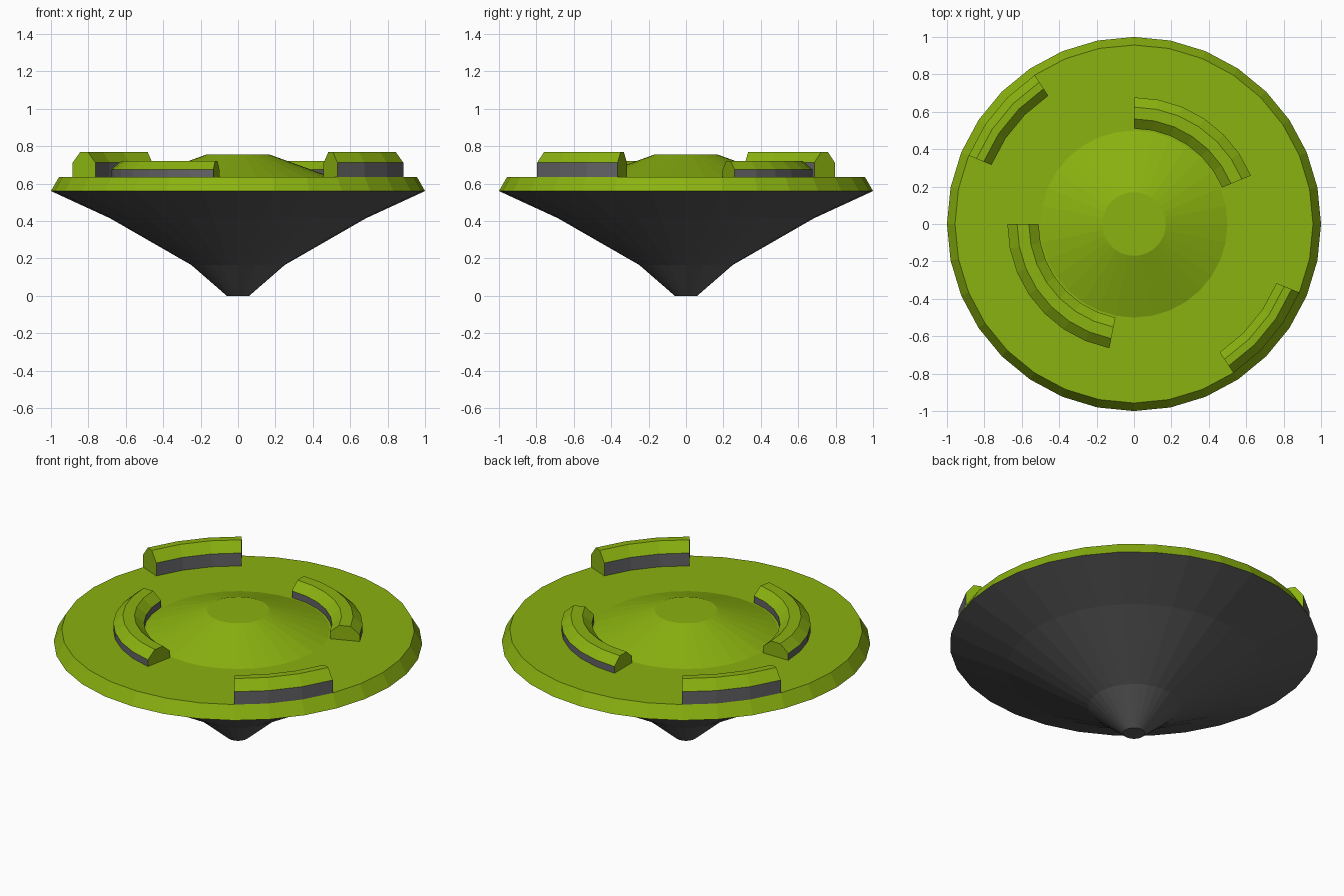
import bpy
import bmesh
from math import cos, sin, tau

SIDES = 32
STEP = tau / SIDES

cube = bpy.data.objects.get("Cube")
if cube:
    bpy.data.objects.remove(cube, do_unlink=True)


def make_material(name, rgb):
    mat = bpy.data.materials.new(name)
    mat.use_nodes = True
    colour = (*rgb, 1)
    mat.diffuse_color = colour
    mat.node_tree.nodes["Principled BSDF"].inputs["Base Color"].default_value = colour
    return mat


lime = make_material("lime green", (0.255, 0.445, 0.005))
charcoal = make_material("charcoal", (0.1, 0.1, 0.1))
grey = make_material("mid grey", (0.13, 0.127, 0.135))


def sweep(name, profile, first, count, materials, pick):
    """Turn a radius/height profile about z over count steps and cap the open ends."""
    closed = count == SIDES
    bm = bmesh.new()
    rings = []
    for i in range(count if closed else count + 1):
        a = (first + i) * STEP
        rings.append([bm.verts.new((r * cos(a), r * sin(a), z)) for r, z in profile])
    for i in range(count):
        here, there = rings[i], rings[(i + 1) % len(rings)]
        for k in range(len(profile) - 1):
            face = bm.faces.new((here[k], there[k], there[k + 1], here[k + 1]))
            face.material_index = pick(k)
    if closed:
        ends = [[ring[0] for ring in rings], [ring[-1] for ring in rings]]
        end_slots = [pick(0), pick(len(profile) - 2)]
    else:
        ends = [rings[0], rings[-1]]
        end_slots = [0, 0]
    for loop, slot in zip(ends, end_slots):
        bm.faces.new(loop).material_index = slot
    bmesh.ops.recalc_face_normals(bm, faces=bm.faces)
    mesh = bpy.data.meshes.new(name)
    bm.to_mesh(mesh)
    bm.free()
    for mat in materials:
        mesh.materials.append(mat)
    obj = bpy.data.objects.new(name, mesh)
    bpy.context.collection.objects.link(obj)
    return obj


# Body: charcoal cone below, lime bevelled rim, flat deck and raised centre
body = [(0.06, 0), (0.25, 0.165), (0.685, 0.415), (1, 0.56),
        (0.957, 0.635), (0.5, 0.635), (0.17, 0.755)]
sweep("spinning_disc", body, 0, SIDES, [lime, charcoal], lambda k: 1 if k < 3 else 0)


def ridge(name, inner, outer, wall, top, bevel, first, count):
    """Curved ridge with grey side walls and a lime bevelled top."""
    base = 0.63
    profile = [(outer, base), (outer, wall), (outer - bevel, top),
               (inner + bevel, top), (inner, wall), (inner, base), (outer, base)]
    # The repeated closing point is merged away by leaving the underside open
    sweep(name, profile[:-1], first, count, [lime, grey],
          lambda k: 1 if k in (0, 4) else 0)


# Tall ridges near the rim
for name, first in (("back_outer_ridge", 11), ("front_outer_ridge", 27)):
    ridge(name, 0.825, 0.957, 0.712, 0.77, 0.045, first, 3)

# Low ridges around the raised centre
for name, first, count in (("back_inner_ridge", 2, 6), ("front_inner_ridge", 16, 7)):
    ridge(name, 0.51, 0.677, 0.675, 0.72, 0.052, first, count)
